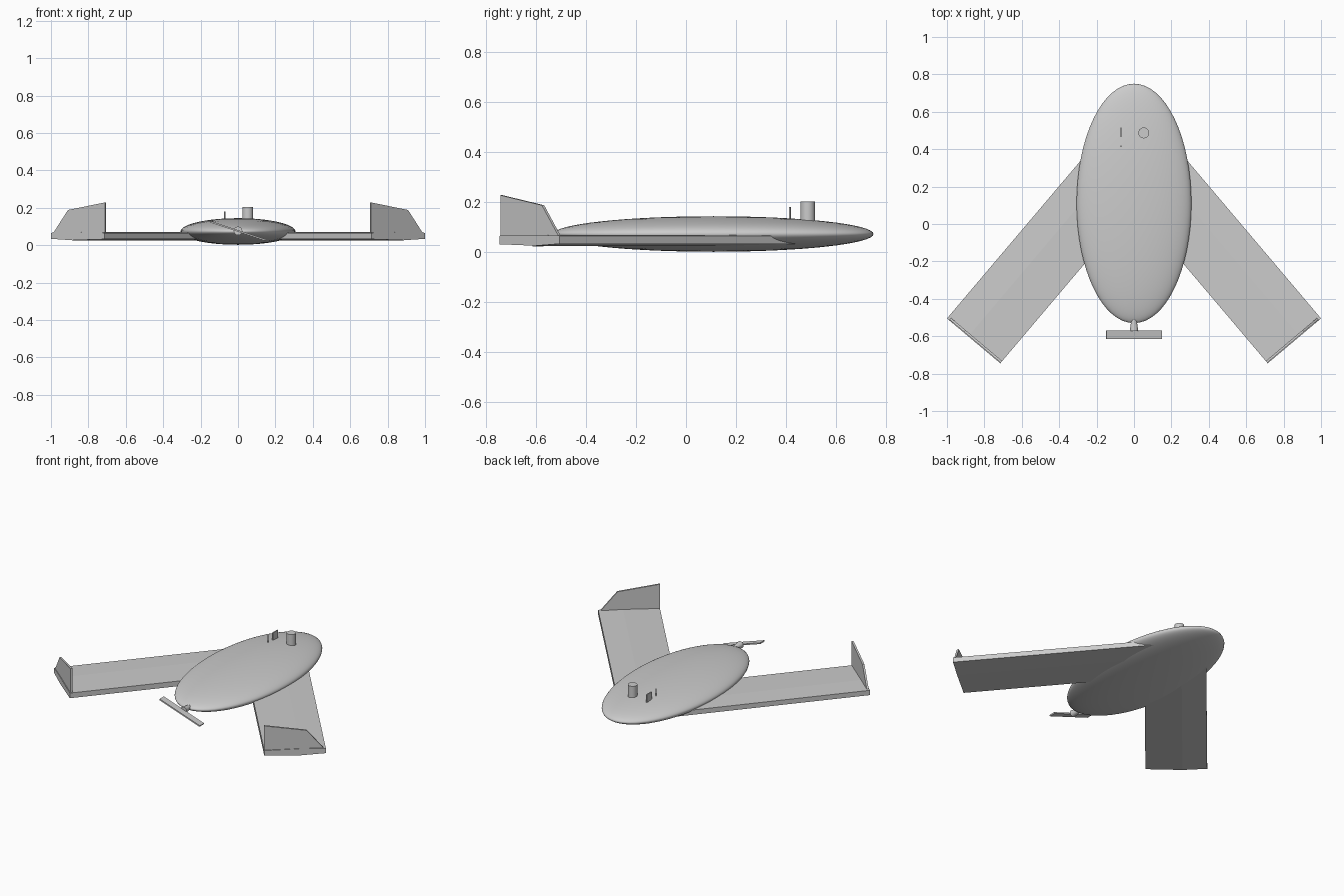
import bpy, bmesh, math
from mathutils import Vector

cube = bpy.data.objects.get("Cube")
if cube:
    bpy.data.objects.remove(cube, do_unlink=True)

grey = bpy.data.materials.new("light_grey")
grey.use_nodes = True
colour = (0.6, 0.6, 0.6, 1)
grey.diffuse_color = colour
grey.node_tree.nodes["Principled BSDF"].inputs["Base Color"].default_value = colour


def finish(obj, name, smooth=False):
    obj.name = name
    obj.data.materials.append(grey)
    if smooth:
        bpy.ops.object.select_all(action='DESELECT')
        obj.select_set(True)
        bpy.context.view_layer.objects.active = obj
        bpy.ops.object.shade_smooth_by_angle(angle=math.radians(35))
    return obj


def extrude_profile(name, profile, sweep):
    """Solid made by sweeping a closed outline along a vector."""
    bm = bmesh.new()
    face = bm.faces.new([bm.verts.new(p) for p in profile])
    ext = bmesh.ops.extrude_face_region(bm, geom=[face])
    moved = [v for v in ext["geom"] if isinstance(v, bmesh.types.BMVert)]
    bmesh.ops.translate(bm, verts=moved, vec=sweep)
    bmesh.ops.recalc_face_normals(bm, faces=bm.faces[:])
    mesh = bpy.data.meshes.new(name)
    bm.to_mesh(mesh)
    bm.free()
    obj = bpy.data.objects.new(name, mesh)
    bpy.context.collection.objects.link(obj)
    return finish(obj, name)


def cone(name, loc, r1, r2, depth, rot=(0, 0, 0), sides=32):
    bpy.ops.mesh.primitive_cone_add(vertices=sides, radius1=r1, radius2=r2, depth=depth,
                                    location=loc, rotation=rot)
    return finish(bpy.context.object, name, True)


def box(name, loc, size, rot=(0, 0, 0)):
    bpy.ops.mesh.primitive_cube_add(size=1, location=loc, rotation=rot)
    obj = bpy.context.object
    obj.scale = size
    return finish(obj, name)


# Flattened egg-shaped hull
bpy.ops.mesh.primitive_uv_sphere_add(segments=64, ring_count=32, radius=1, location=(0, 0.11, 0.073))
hull = bpy.context.object
hull.scale = (0.307, 0.64, 0.071)
finish(hull, "hull", True)

# Swept wings and tip fins, one per side
for side, label in ((1, "left"), (-1, "right")):
    lead = Vector((side * 1.0, -0.505, 0))
    trail = Vector((side * 0.715, -0.745, 0))
    root = Vector((side * 0.14, 0.51, 0))
    chord = trail - lead
    # (fraction along chord, height)
    section = [(0, 0.034), (0, 0.066), (0.4, 0.07), (1, 0.066), (1, 0.032), (0.4, 0.026)]
    extrude_profile(label + "_wing", [lead + chord * t + Vector((0, 0, z)) for t, z in section],
                    root - lead)
    inward = (root - lead).normalized()
    base = lead + inward * 0.004
    fin = [(0.04, 0.068), (0.31, 0.188), (1, 0.228), (1, 0.068)]
    extrude_profile(label + "_tip_fin", [base + chord * t + Vector((0, 0, z)) for t, z in fin],
                    inward * 0.012)

# Pusher propeller
cone("propeller_shaft", (0, -0.535, 0.076), 0.012, 0.023, 0.075, (math.pi / 2, 0, 0))
box("propeller_blade", (0, -0.592, 0.076), (0.312, 0.045, 0.008), (0, math.radians(18.5), 0))

# Fittings on top of the hull
cone("sensor_drum", (0.052, 0.487, 0.155), 0.029, 0.029, 0.096)
box("antenna_plate", (-0.07, 0.49, 0.147), (0.007, 0.052, 0.062))
cone("antenna_rod", (-0.07, 0.415, 0.149), 0.004, 0.004, 0.062, sides=12)
